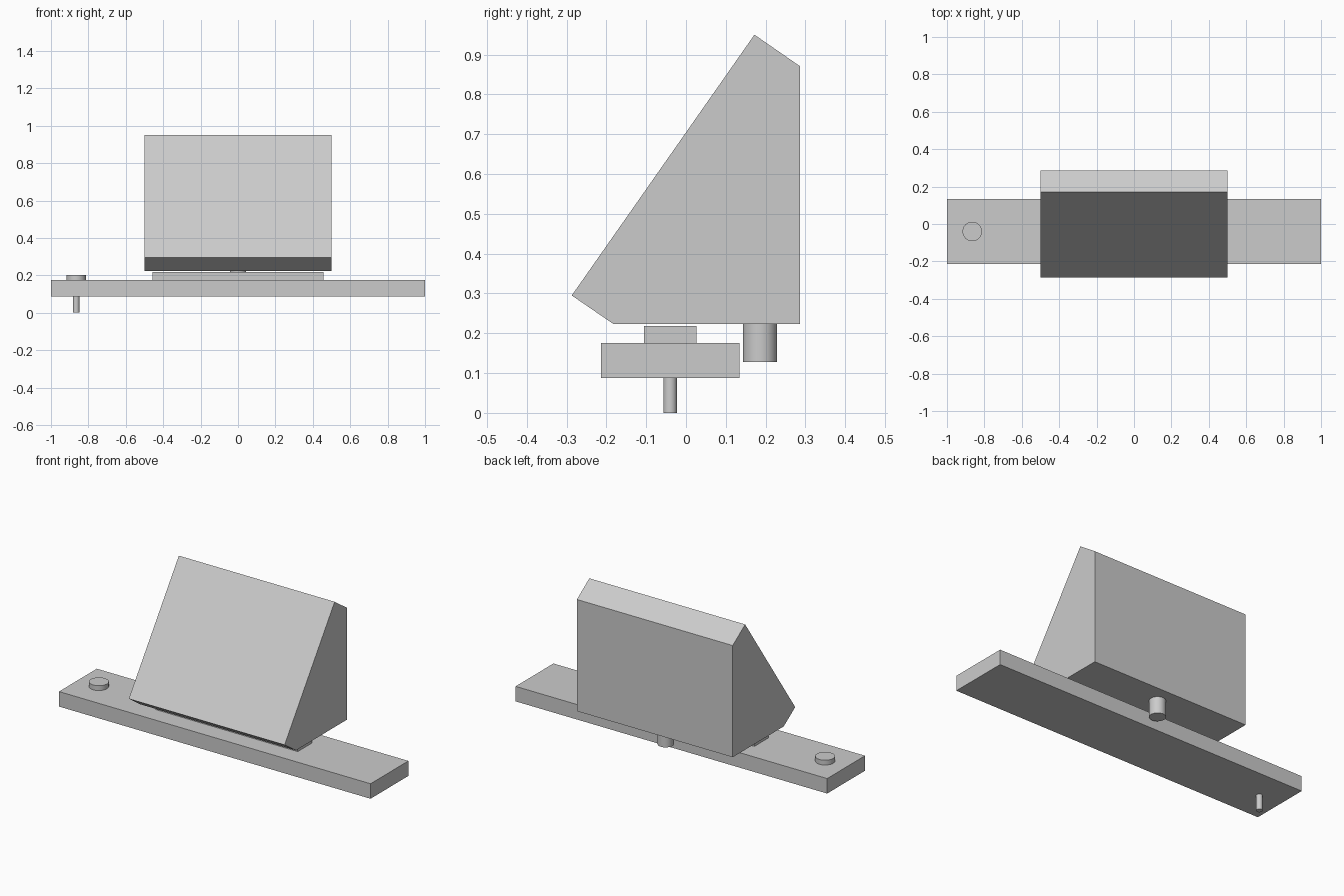
import bpy
import bmesh
from mathutils import Matrix, Vector

cube = bpy.data.objects.get("Cube")
if cube:
    bpy.data.objects.remove(cube, do_unlink=True)

grey = bpy.data.materials.new("plain_grey")
grey.use_nodes = True
colour = (0.6, 0.6, 0.6, 1)
grey.diffuse_color = colour
grey.node_tree.nodes["Principled BSDF"].inputs["Base Color"].default_value = colour


def finish(name, bm):
    bmesh.ops.recalc_face_normals(bm, faces=bm.faces)
    mesh = bpy.data.meshes.new(name)
    bm.to_mesh(mesh)
    bm.free()
    mesh.materials.append(grey)
    obj = bpy.data.objects.new(name, mesh)
    bpy.context.collection.objects.link(obj)
    return obj


def prism(name, profile, half_width):
    """Extrude a closed (y, z) profile along x."""
    bm = bmesh.new()
    face = bm.faces.new([bm.verts.new((-half_width, y, z)) for y, z in profile])
    result = bmesh.ops.extrude_face_region(bm, geom=[face])
    moved = [v for v in result["geom"] if isinstance(v, bmesh.types.BMVert)]
    bmesh.ops.translate(bm, verts=moved, vec=(2 * half_width, 0, 0))
    return finish(name, bm)


def box(name, half_width, y0, y1, z0, z1):
    return prism(name, [(y0, z0), (y1, z0), (y1, z1), (y0, z1)], half_width)


def cylinder(name, x, y, radius, z0, z1):
    bm = bmesh.new()
    bmesh.ops.create_cone(bm, cap_ends=True, segments=40, radius1=radius,
                          radius2=radius, depth=z1 - z0,
                          matrix=Matrix.Translation(Vector((x, y, (z0 + z1) / 2))))
    obj = finish(name, bm)
    bpy.ops.object.select_all(action="DESELECT")
    obj.select_set(True)
    bpy.context.view_layer.objects.active = obj
    bpy.ops.object.shade_smooth_by_angle()
    return obj


# Long base bar and the raised strip on it
box("base_bar", 1.0, -0.213, 0.134, 0.088, 0.175)
box("raised_strip", 0.457, -0.105, 0.026, 0.175, 0.218)

# Wedge-shaped housing with a sloping front
prism("wedge_housing", [(-0.287, 0.295), (-0.182, 0.223), (0.286, 0.223),
                        (0.286, 0.871), (0.172, 0.95)], 0.5)

# Post under the housing, button on the bar and pin below it
cylinder("rear_post", 0, 0.186, 0.043, 0.128, 0.223)
cylinder("round_button", -0.865, -0.04, 0.052, 0.175, 0.203)
cylinder("lower_pin", -0.865, -0.04, 0.017, 0, 0.088)
